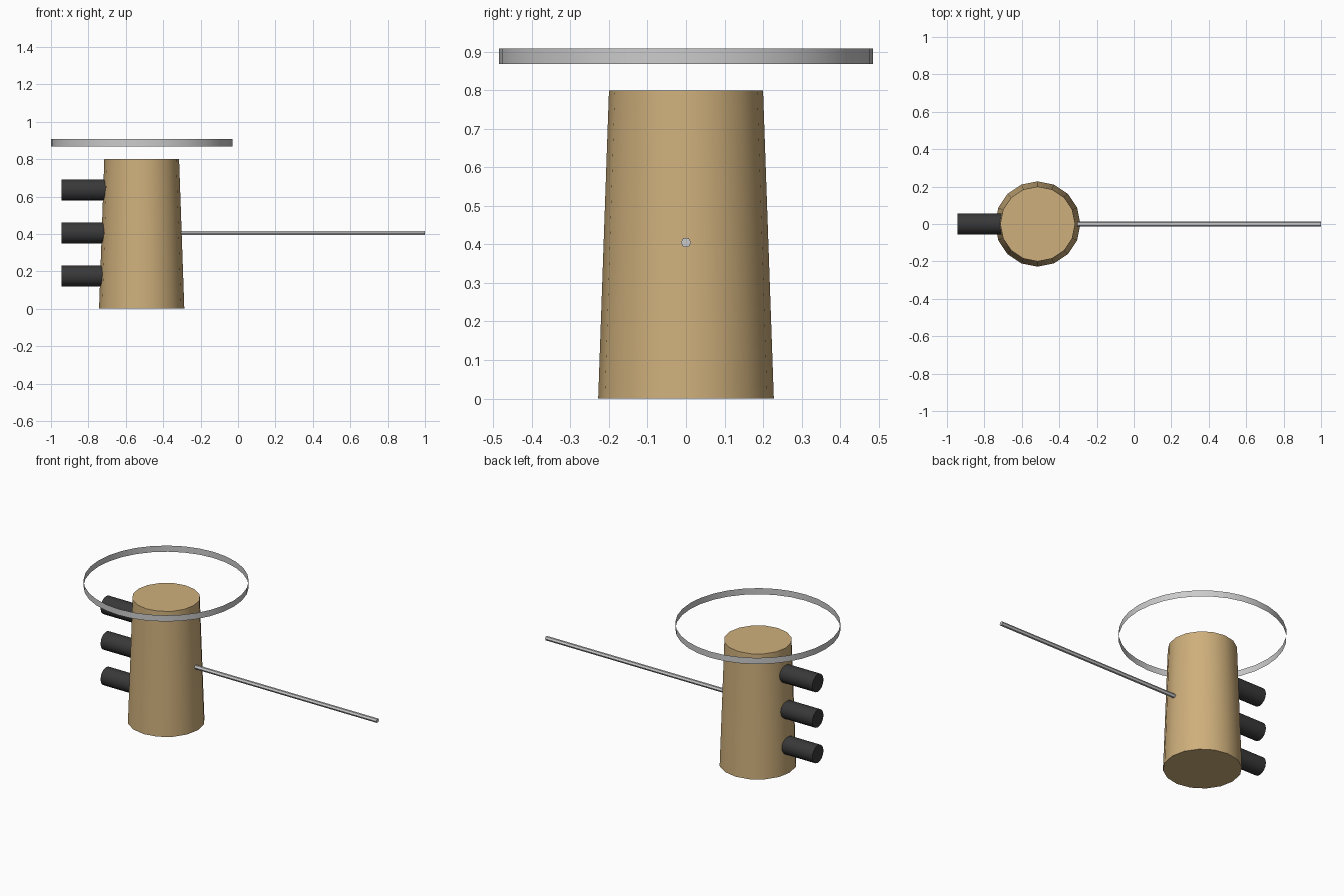
import bpy
from math import pi, radians

if "Cube" in bpy.data.objects:
    bpy.data.objects.remove(bpy.data.objects["Cube"])

CX = -0.515  # shared vertical axis of body and ring


def material(name, rgb):
    m = bpy.data.materials.new(name)
    m.diffuse_color = (*rgb, 1)
    m.use_nodes = True
    m.node_tree.nodes["Principled BSDF"].inputs["Base Color"].default_value = m.diffuse_color
    return m


def finish(name, mat=None):
    ob = bpy.context.object
    ob.name = name
    bpy.ops.object.shade_smooth_by_angle(angle=radians(35))
    if mat:
        ob.data.materials.append(mat)
    return ob


def bar(name, x0, x1, z, radius, sides, mat=None):
    # cylinder lying along x
    bpy.ops.mesh.primitive_cylinder_add(
        vertices=sides, radius=radius, depth=x1 - x0,
        location=((x0 + x1) / 2, 0, z), rotation=(0, pi / 2, 0))
    return finish(name, mat)


tan = material("tan", (0.62, 0.43, 0.2))
black = material("black", (0.04, 0.04, 0.04))

# tapered body
bpy.ops.mesh.primitive_cone_add(vertices=16, radius1=0.228, radius2=0.2,
                                depth=0.8, location=(CX, 0, 0.4))
finish("tapered_body", tan)

# three stub pegs on the left side
for i, z in enumerate((0.175, 0.405, 0.635)):
    bar(f"side_peg_{i + 1}", -0.945, -0.68, z, 0.057, 16, black)

# long thin rod, six sided
bar("long_rod", -0.32, 1.0, 0.405, 0.0135, 6)

# open hoop floating above the body
bpy.ops.mesh.primitive_cylinder_add(vertices=32, radius=0.485, depth=0.04,
                                    end_fill_type='NOTHING',
                                    location=(CX, 0, 0.888))
finish("top_hoop")
